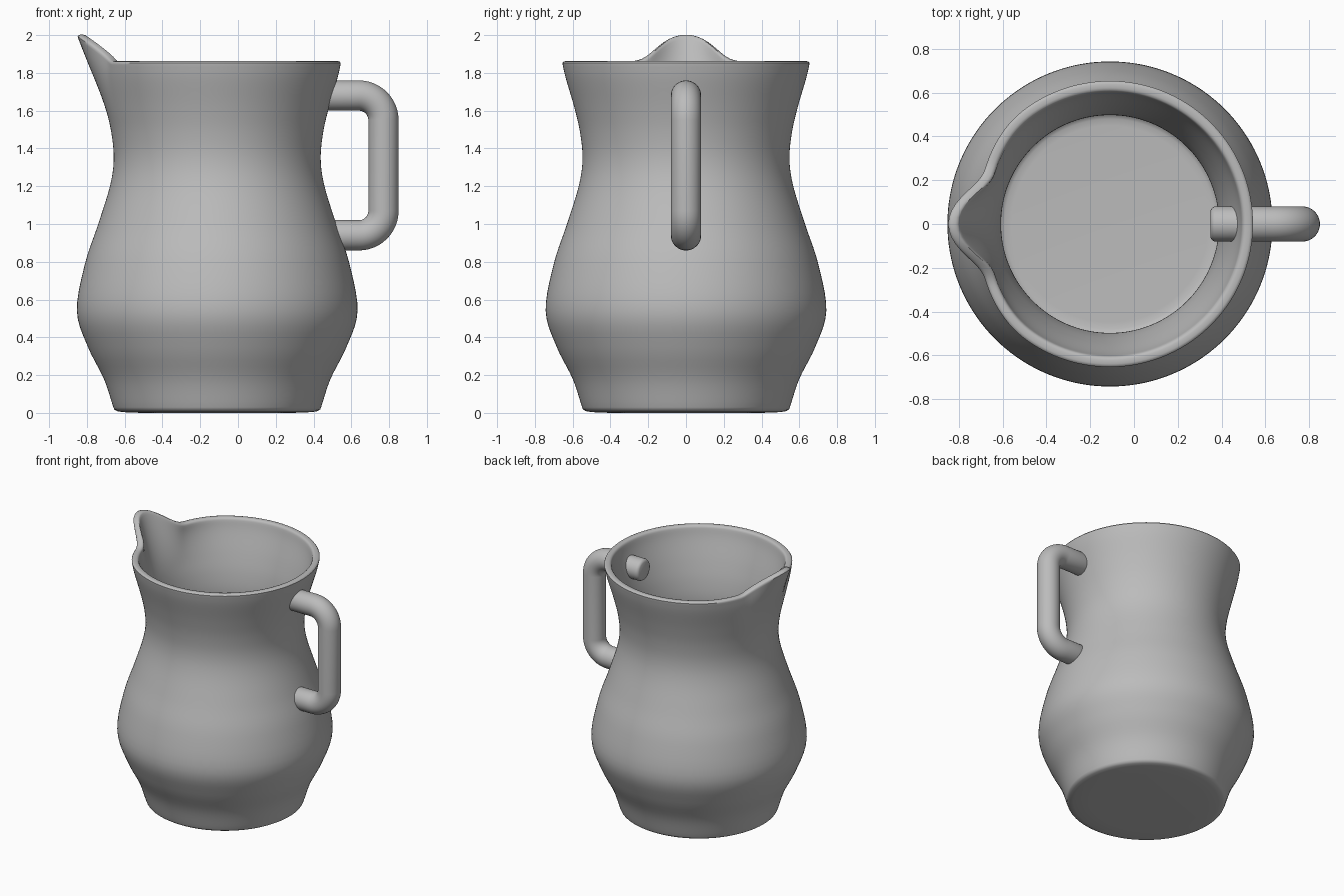
import bpy, bmesh, math
from mathutils import Vector

if "Cube" in bpy.data.objects:
    bpy.data.objects.remove(bpy.data.objects["Cube"])

AXIS_X = -0.11   # the body's axis sits left of centre
SEG = 144

clay = bpy.data.materials.new("plain grey")
clay.diffuse_color = (0.5, 0.5, 0.5, 1)
clay.use_nodes = True
clay.node_tree.nodes["Principled BSDF"].inputs["Base Color"].default_value = clay.diffuse_color


def finish(bm, name):
    bmesh.ops.recalc_face_normals(bm, faces=bm.faces)
    me = bpy.data.meshes.new(name)
    bm.to_mesh(me)
    bm.free()
    me.materials.append(clay)
    ob = bpy.data.objects.new(name, me)
    bpy.context.collection.objects.link(ob)
    bpy.ops.object.select_all(action='DESELECT')
    ob.select_set(True)
    bpy.context.view_layer.objects.active = ob
    bpy.ops.object.shade_smooth_by_angle(angle=math.radians(40))
    return ob


def spline(pts, n):
    """Smooth curve through the given points."""
    p = [Vector(q) for q in pts]
    p = [2 * p[0] - p[1]] + p + [2 * p[-1] - p[-2]]
    out = []
    for i in range(1, len(p) - 2):
        a, b, c, d = p[i - 1:i + 3]
        for k in range(n):
            t = k / n
            out.append(0.5 * (2 * b + (c - a) * t + (2 * a - 5 * b + 4 * c - d) * t * t
                              + (3 * b - a - 3 * c + d) * t ** 3))
    return out + [p[-2]]


def loft(bm, rings, first_cap=True, last_cap=True):
    n = len(rings[0])
    vr = [[bm.verts.new(v) for v in r] for r in rings]
    for a, b in zip(vr, vr[1:]):
        for i in range(n):
            j = (i + 1) % n
            bm.faces.new((a[i], a[j], b[j], b[i]))
    if first_cap:
        bm.faces.new(vr[0][::-1])
    if last_cap:
        bm.faces.new(vr[-1])


def hump(angle, half_width):
    return math.cos(angle / half_width * math.pi / 2) ** 2 if angle < half_width else 0.0


def body_point(r, z, i):
    """Turn the profile, drawing the upper wall out into a pouring lip at -x."""
    t = 2 * math.pi * i / SEG
    deg = math.degrees(min(t, 2 * math.pi - t))
    w = min(1, max(0, (z - 1.55) / 0.30)) ** 2
    lift = 0.14 * hump(deg, 28)
    pull = 0.135 * hump(deg, 24) - 0.05 * hump(deg, 55)
    r += w * pull
    return (AXIS_X - r * math.cos(t), -r * math.sin(t), z + w * lift)


# body: outer wall, rounded rim, inner wall and floor in one skin
outer = spline([(0.55, 0.03), (0.60, 0.18), (0.685, 0.35), (0.743, 0.54), (0.70, 0.79),
                (0.63, 1.0), (0.568, 1.2), (0.548, 1.34), (0.560, 1.48), (0.592, 1.62),
                (0.636, 1.77), (0.653, 1.843)], 5)
base = [(0.40, 0.0), (0.50, 0.004), (0.53, 0.009), (0.545, 0.018)]
rim = [(0.654, 1.852), (0.649, 1.859), (0.640, 1.862), (0.622, 1.862), (0.612, 1.859),
       (0.606, 1.852)]
inner = [(p.x - 0.05, p.y) for p in reversed(outer) if p.y > 0.09]
floor = [(0.50, 0.07), (0.48, 0.062), (0.45, 0.06)]
profile = base + [tuple(p) for p in outer] + rim + inner + floor
bm = bmesh.new()
loft(bm, [[body_point(r, z, i) for i in range(SEG)] for r, z in profile])
finish(bm, "jug_body")

# handle: round bar bent twice, its ends running through the wall
TUBE, BEND, END, FAR, TOP, LOW = 0.08, 0.13, 0.35, 0.77, 1.68, 0.94
stations = []   # (position, direction, radius)
for inset, r in ((0, 0.062), (0.006, 0.073), (0.018, TUBE)):
    stations.append((Vector((END + inset, 0, TOP)), 0.0, r))
for cz, start in ((TOP - BEND, 90), (LOW + BEND, 0)):
    for k in range(13):
        a = math.radians(start - 90 * k / 12)
        pos = Vector((FAR - BEND + BEND * math.cos(a), 0, cz + BEND * math.sin(a)))
        stations.append((pos, a - math.pi / 2, TUBE))
for inset, r in ((0.018, TUBE), (0.006, 0.073), (0, 0.062)):
    stations.append((Vector((END + inset, 0, LOW)), -math.pi, r))

rings = []
for pos, a, r in stations:
    normal = Vector((-math.sin(a), 0, math.cos(a)))
    rings.append([pos + r * (normal * math.cos(u) + Vector((0, math.sin(u), 0)))
                  for u in (2 * math.pi * k / 40 for k in range(40))])
bm = bmesh.new()
loft(bm, rings)
finish(bm, "handle")
